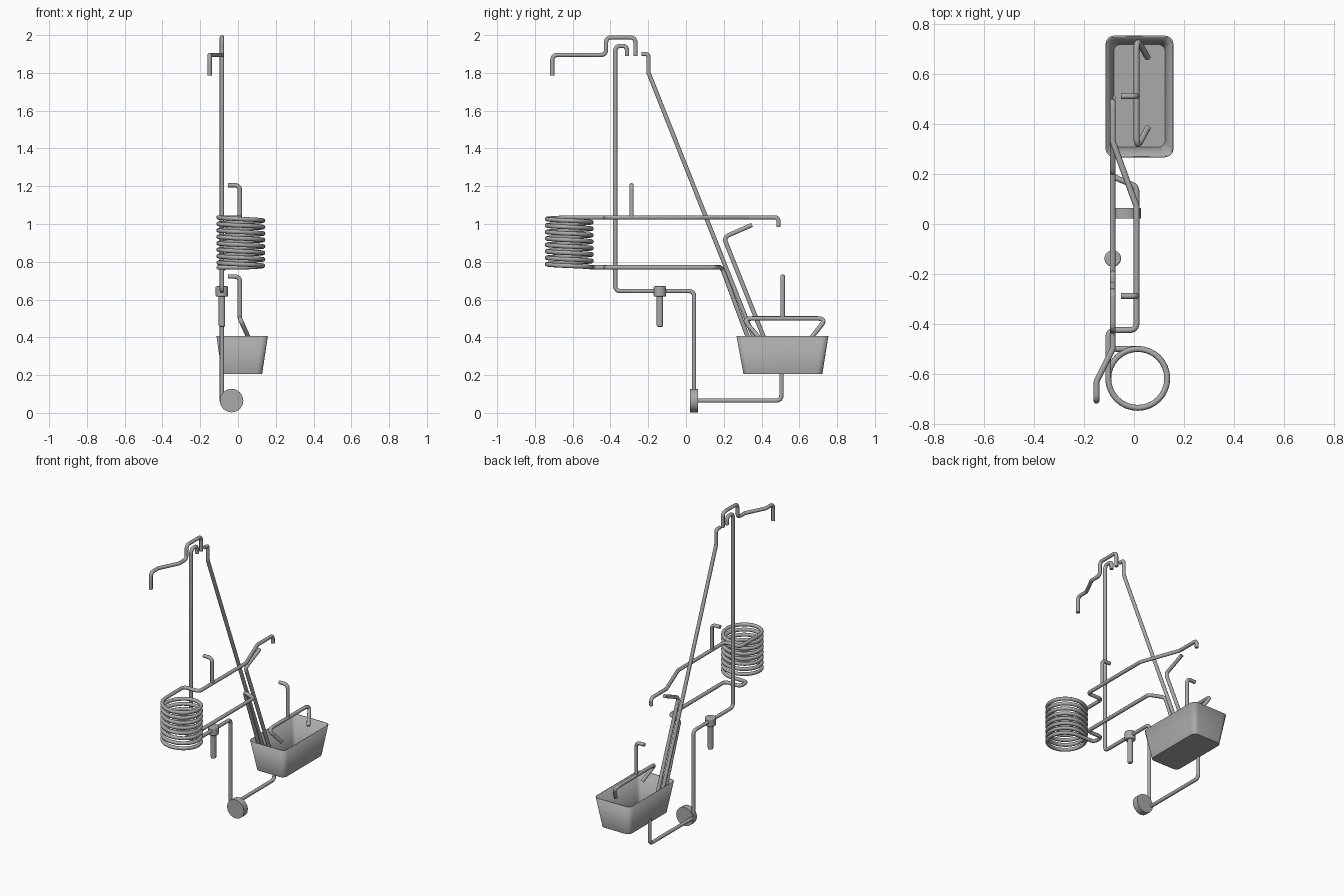
import bpy, bmesh, math
from mathutils import Vector

cube = bpy.data.objects.get("Cube")
if cube:
    bpy.data.objects.remove(cube, do_unlink=True)

grey = bpy.data.materials.new("plain grey")
grey.use_nodes = True
grey.diffuse_color = (0.4, 0.4, 0.4, 1)
grey.node_tree.nodes["Principled BSDF"].inputs["Base Color"].default_value = (0.4, 0.4, 0.4, 1)

R = 0.0118        # tube radius
X = -0.085        # plane of the main frame
XI = 0.01         # inner plane of the side rods


def finish(obj, angle=40):
    obj.data.materials.clear()
    obj.data.materials.append(grey)
    bpy.ops.object.select_all(action='DESELECT')
    obj.select_set(True)
    bpy.context.view_layer.objects.active = obj
    bpy.ops.object.shade_smooth_by_angle(angle=math.radians(angle))


def rounded(points, radius, steps=6):
    """Replace each inner corner of a path with an arc-like bend."""
    pts = [Vector(p) for p in points]
    out = [pts[0]]
    for a, b, c in zip(pts, pts[1:], pts[2:]):
        u, v = (a - b), (c - b)
        turn = math.pi - u.angle(v)
        cut = min(radius * math.tan(turn / 2), u.length * 0.48, v.length * 0.48)
        p, q = b + u.normalized() * cut, b + v.normalized() * cut
        for i in range(steps + 1):
            t = i / steps
            out.append(p * (1 - t) ** 2 + b * 2 * t * (1 - t) + q * t * t)
    out.append(pts[-1])
    return out


def tube(name, path, r=R):
    curve = bpy.data.curves.new(name, 'CURVE')
    curve.dimensions = '3D'
    curve.bevel_depth = r
    curve.bevel_resolution = 3
    curve.use_fill_caps = True
    spline = curve.splines.new('POLY')
    spline.points.add(len(path) - 1)
    for point, co in zip(spline.points, path):
        point.co = (*co, 1)
    obj = bpy.data.objects.new(name, curve)
    bpy.context.collection.objects.link(obj)
    bpy.ops.object.select_all(action='DESELECT')
    obj.select_set(True)
    bpy.context.view_layer.objects.active = obj
    bpy.ops.object.convert(target='MESH')
    finish(bpy.context.view_layer.objects.active, 50)


def pipe(name, points, bend=0.03):
    tube(name, rounded(points, bend))


def in_frame(points):
    return [(X, y, z) for y, z in points]


def cylinder(name, radius, depth, location, rotation=(0, 0, 0), bevel=0.0):
    bpy.ops.mesh.primitive_cylinder_add(vertices=32, radius=radius, depth=depth,
                                        location=location, rotation=rotation)
    obj = bpy.context.object
    obj.name = name
    if bevel:
        mod = obj.modifiers.new("soft_edges", 'BEVEL')
        mod.width = bevel
        mod.segments = 3
    finish(obj)


# Upright pipe with a hooked top, running down to the drum
pipe("upright_pipe", in_frame([(-0.312, 1.89), (-0.312, 1.943), (-0.375, 1.943),
                               (-0.375, 0.645), (0.043, 0.645), (0.043, 0.06)]))
# Top spout pipe, stepping over the upright and hooking down at the front
pipe("spout_pipe", [(X, -0.268, 1.89), (X, -0.268, 1.988), (X, -0.423, 1.988),
                    (X, -0.423, 1.895), (X, -0.50, 1.895), (-0.15, -0.63, 1.895),
                    (-0.15, -0.708, 1.895), (-0.15, -0.708, 1.785)])
# Long slanted pipe into the tub, and the short overflow beside it
pipe("slanted_pipe", in_frame([(-0.236, 1.9), (-0.198, 1.9), (-0.198, 1.8), (0.41, 0.27)]))
pipe("overflow_pipe", in_frame([(0.35, 0.995), (0.2, 0.93), (0.464, 0.27)]))
# Return pipe from the drum to the tub
pipe("return_pipe", in_frame([(0.04, 0.065), (0.505, 0.065), (0.505, 0.235)]))

# Round drum
cylinder("drum", 0.062, 0.042, (-0.034, 0.043, 0.065), (math.pi / 2, 0, 0))

# Valve collar and its stem
cylinder("valve_collar", 0.033, 0.055, (X, -0.138, 0.643), bevel=0.006)
cylinder("valve_stem", 0.017, 0.17, (X, -0.138, 0.541), bevel=0.006)

# Coil with its upper and lower leads in one continuous pipe
CX, CY, CR, TOP, LOW = 0.015, -0.618, 0.118, 1.035, 0.77
turns, per_turn = 7.75, 32
count = int(turns * per_turn)
coil = []
for i in range(count + 1):
    a = math.pi + 2 * math.pi * i / per_turn
    coil.append(Vector((CX + CR * math.cos(a), CY + CR * math.sin(a),
                        TOP + (LOW - TOP) * i / count)))
left = CX - CR
upper = rounded([(X, 0.49, 0.985), (X, 0.49, TOP), (X, 0.33, TOP), (XI, 0.07, TOP),
                 (XI, -0.425, TOP), (left, -0.425, TOP), coil[0]], 0.03)
lower = rounded([coil[-1], (left, CY + CR, LOW), (left, -0.425, LOW), (XI, -0.425, LOW),
                 (XI, 0.15, LOW), (X, 0.19, LOW), (X, 0.376, 0.27)], 0.03)
tube("coil_pipe", upper[:-1] + coil + lower[1:])

# Bent pegs on the upper lead and on the tub handle
for name, y, low, high in (("upper_peg", -0.288, TOP, 1.205), ("tub_peg", 0.512, 0.5, 0.722)):
    pipe(name, [(XI, y, low), (XI, y, high), (-0.052, y, high)])

# Tub handle with its turned-in ends
pipe("tub_handle", [(0.055, 0.385, 0.4), (XI, 0.3, 0.5), (XI, 0.745, 0.5), (0.055, 0.665, 0.4)], 0.025)

# Open tapered tub with rounded corners
bm = bmesh.new()


def ring(x0, x1, y0, y1, z, r):
    verts = []
    corners = ((x1 - r, y1 - r), (x0 + r, y1 - r), (x0 + r, y0 + r), (x1 - r, y0 + r))
    for k, (cx, cy) in enumerate(corners):
        for i in range(6):
            a = (k + i / 5) * math.pi / 2
            verts.append(bm.verts.new((cx + r * math.cos(a), cy + r * math.sin(a), z)))
    return verts


base = ring(-0.085, 0.128, 0.304, 0.722, 0.207, 0.03)
rim = ring(-0.114, 0.158, 0.267, 0.754, 0.407, 0.035)
bm.faces.new(base[::-1])
for i in range(len(base)):
    j = (i + 1) % len(base)
    bm.faces.new((base[i], base[j], rim[j], rim[i]))
mesh = bpy.data.meshes.new("tub")
bm.to_mesh(mesh)
bm.free()
tub = bpy.data.objects.new("tub", mesh)
bpy.context.collection.objects.link(tub)
shell = tub.modifiers.new("wall", 'SOLIDIFY')
shell.thickness = 0.006
shell.offset = -1
finish(tub, 35)
